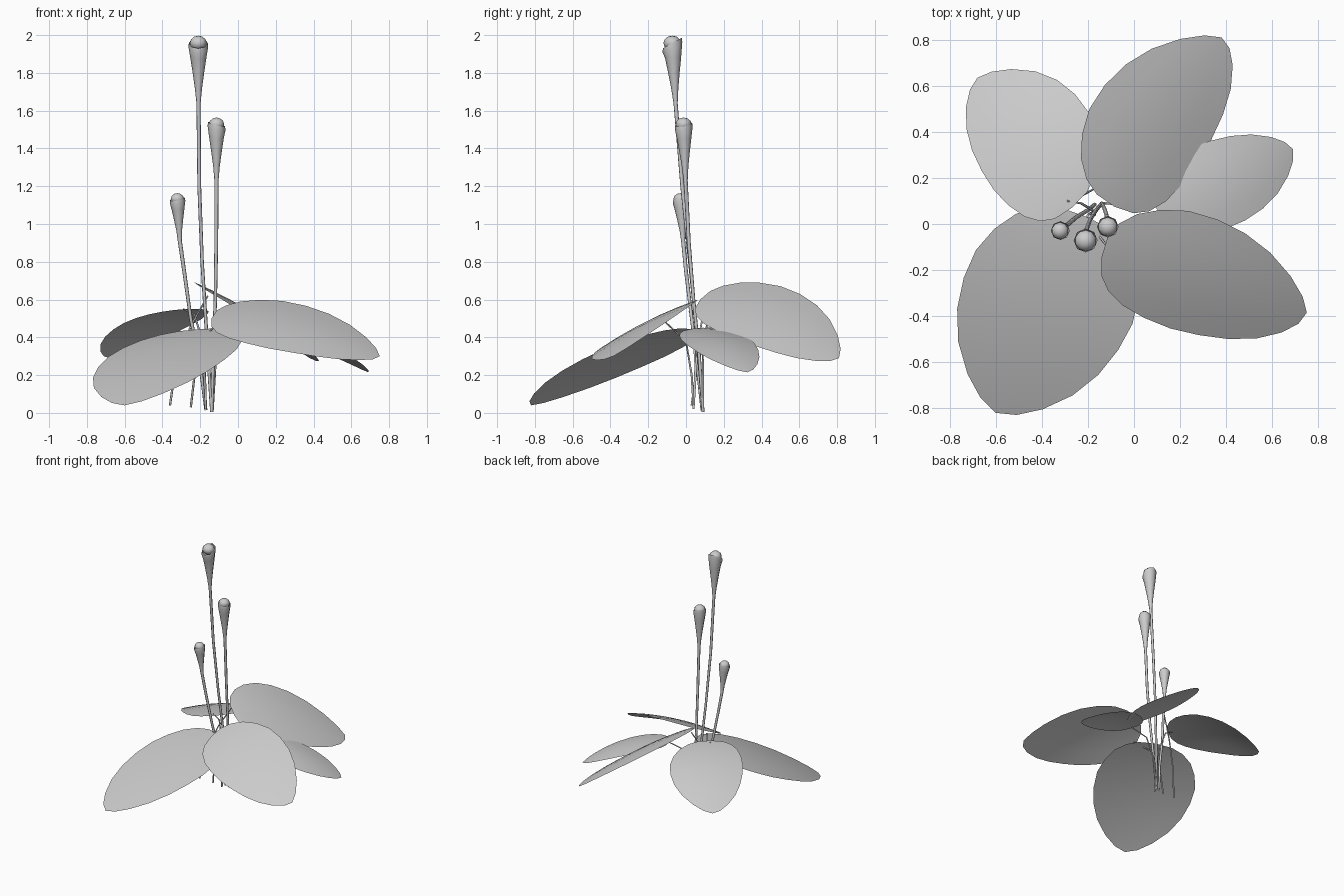
import bpy, math
from mathutils import Vector as V

if "Cube" in bpy.data.objects:
    bpy.data.objects.remove(bpy.data.objects["Cube"])

# width of a leaf along its midrib: (t, fraction of half width)
PROFILE = [(0, 0), (.015, .34), (.06, .58), (.14, .78), (.25, .92), (.38, 1), (.52, .985),
           (.66, .90), (.79, .73), (.90, .48), (.97, .23), (1, 0)]


def make(name, verts, faces):
    me = bpy.data.meshes.new(name)
    me.from_pydata([tuple(v) for v in verts], [], faces)
    me.update()
    ob = bpy.data.objects.new(name, me)
    bpy.context.collection.objects.link(ob)
    for p in me.polygons:
        p.use_smooth = True
    return ob


def leaf(name, base, mid, tip, side, cup=0.02):
    """Thin blade: midrib curve through base, mid, tip; side = half width vector."""
    b, m, e, s = V(base), V(mid), V(tip), V(side)
    n = s.cross(e - b).normalized()
    if n.z < 0:
        n = -n
    rib = lambda t: b * (1 - t) * (1 - 2 * t) + m * 4 * t * (1 - t) + e * t * (2 * t - 1)
    cols = [-1, -.6, -.2, .2, .6, 1]
    k = len(cols)
    verts = [rib(0)]
    for t, w in PROFILE[1:-1]:
        for c in cols:
            verts.append(rib(t) + s * (w * c) - n * cup * (w * c) ** 2)
    verts.append(rib(1))
    rows, last = len(PROFILE) - 2, len(verts) - 1
    faces = []
    for j in range(k - 1):
        faces.append((0, 1 + j, 2 + j))
        for r in range(rows - 1):
            a = 1 + r * k + j
            faces.append((a, a + k, a + k + 1, a + 1))
        a = 1 + (rows - 1) * k + j
        faces.append((a, last, a + 1))
    ob = make(name, verts, faces)
    if ob.data.polygons[k].normal.z < 0:
        ob.data.flip_normals()
    return ob


def tube(name, path, radii, sides=8):
    pts = [V(p) for p in path]
    verts, faces = [], []
    for i, p in enumerate(pts):
        d = (pts[min(i + 1, len(pts) - 1)] - pts[max(i - 1, 0)]).normalized()
        u = d.cross(V((0, 1, 0))).normalized()
        w = u.cross(d)
        for j in range(sides):
            a = 2 * math.pi * j / sides
            verts.append(p + (u * math.cos(a) - w * math.sin(a)) * radii[i])
    for i in range(len(pts) - 1):
        for j in range(sides):
            k = (j + 1) % sides
            faces.append((i * sides + j, i * sides + k, (i + 1) * sides + k, (i + 1) * sides + j))
    return make(name, verts, faces)


# leaves
leaf("leaf_front_left", (-.19, .025, .445), (-.40, -.38, .29), (-.60, -.82, .04), (.34, -.16, .02))
leaf("leaf_front_right", (-.14, -.14, .50), (.305, -.235, .465), (.75, -.385, .30), (.04, .255, .125))
leaf("leaf_back_left", (-.27, .07, .55), (-.455, .39, .475), (-.68, .635, .29), (.205, .17, .01))
leaf("leaf_back_large", (-.085, .075, .60), (.105, .47, .515), (.38, .81, .29), (-.235, .12, .14))
leaf("leaf_back_right_small", (.09, .08, .45), (.40, .185, .385), (.69, .325, .215), (-.078, .175, .01))


# flower stalks flaring into a cup with a slanted mouth and a rounded bud in it
def flower(name, path, r, flare, tilt):
    top = V(path[-1])
    d = (top - V(path[-2])).normalized()
    d = V((d.x * .4, d.y * .7, d.z)).normalized()
    pts, rad = [V(p) for p in path], [.008, .009, .009, .010, .011]
    for h, f in ((.25, .36), (.5, .57), (.75, .80), (.93, .98), (1, .95)):
        pts.append(top + d * flare * h)
        rad.append(r * f)
    ob = tube(name + "_stalk", pts, rad)
    for v in ob.data.vertices[-16:]:
        o = v.co - pts[-1]
        v.co.z += o.x * tilt[0] + o.y * tilt[1]
    bpy.ops.mesh.primitive_uv_sphere_add(segments=10, ring_count=6, radius=r * .88,
                                         location=pts[-1])
    bud = bpy.context.object
    bud.name = name + "_bud"
    bud.scale = (1, 1, .85)
    bpy.ops.object.shade_smooth()


flower("tall_flower", [(-.14, .09, .01), (-.165, .06, .4), (-.19, .02, .8),
                       (-.205, -.02, 1.2), (-.209, -.055, 1.64)], .053, .318, (0, .5))
flower("middle_flower", [(-.14, .09, .005), (-.13, .07, .3), (-.12, .04, .6),
                         (-.115, .015, .9), (-.114, -.002, 1.23)], .048, .298, (-.25, .1))
flower("short_flower", [(-.17, .085, .015), (-.20, .06, .25), (-.25, .03, .5),
                        (-.285, 0, .75), (-.308, -.015, .91)], .042, .223, (.1, .15))

# thin leaf stems
STEMS = {
    "stem_back_left": [(-.17, .04, .02), (-.18, .06, .35), (-.23, .09, .52), (-.29, .10, .55)],
    "stem_back_large": [(-.36, .03, .04), (-.33, .06, .25), (-.25, .11, .46), (-.16, .16, .62)],
    "stem_front_right": [(-.25, .04, .03), (-.23, .03, .2), (-.19, .0, .38), (-.10, -.12, .49)],
    "stem_front_left": [(-.17, .04, .02), (-.18, .05, .25), (-.20, .04, .40), (-.22, -.01, .43)],
    "stem_small": [(-.135, .09, .005), (-.12, .09, .25), (-.05, .085, .42), (.10, .09, .45)],
}
for nm, pts in STEMS.items():
    tube(nm, pts, [.006, .006, .005, .004], 6)
